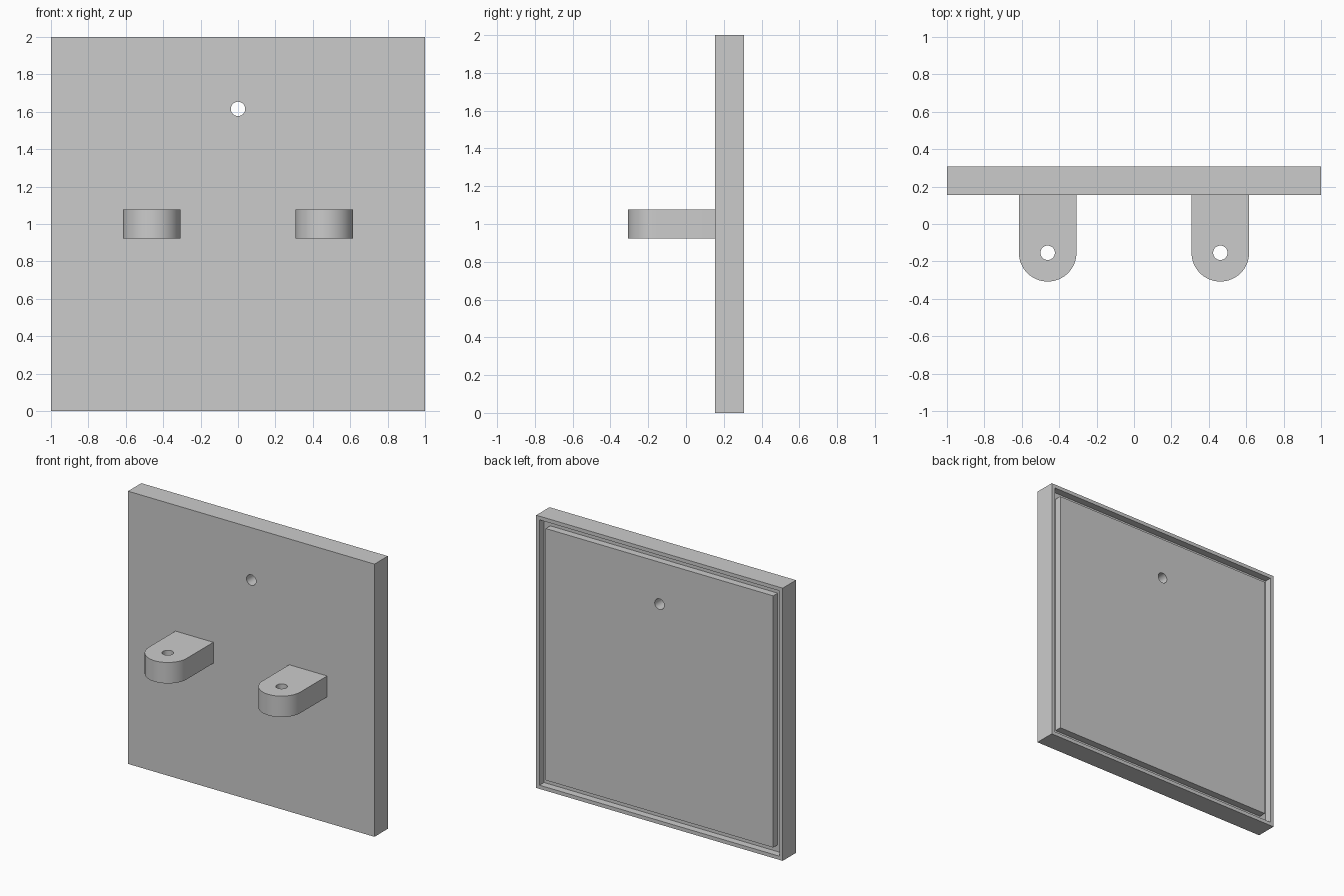
import bpy
import bmesh
from math import cos, sin, pi
from mathutils import Matrix, Vector

cube = bpy.data.objects.get("Cube")
if cube:
    bpy.data.objects.remove(cube, do_unlink=True)

U = 2 / 65                      # one design unit
PLATE_FRONT, PLATE_BACK = 5 * U, 10 * U
LUG_RADIUS, LUG_TIP_Y = 5 * U, -5 * U
HOLE_RADIUS = 1.25 * U
RIM, GROOVE_WIDTH, GROOVE_DEPTH = 0.027, 0.05, 0.052

grey = bpy.data.materials.new("plain grey")
grey.use_nodes = True
colour = (0.6, 0.6, 0.6, 1)
grey.diffuse_color = colour
grey.node_tree.nodes["Principled BSDF"].inputs["Base Color"].default_value = colour


def make_object(name, bm):
    bmesh.ops.recalc_face_normals(bm, faces=bm.faces[:])
    mesh = bpy.data.meshes.new(name)
    bm.to_mesh(mesh)
    bm.free()
    mesh.materials.append(grey)
    obj = bpy.data.objects.new(name, mesh)
    bpy.context.collection.objects.link(obj)
    return obj


def drill(obj, centre, axis):
    """Cut a round hole through obj along the axis."""
    bm = bmesh.new()
    turn = Vector(axis).to_track_quat('Z', 'Y').to_matrix().to_4x4()
    bmesh.ops.create_cone(bm, cap_ends=True, segments=48, radius1=HOLE_RADIUS,
                          radius2=HOLE_RADIUS, depth=0.5,
                          matrix=Matrix.Translation(centre) @ turn)
    cutter = make_object("hole_cutter", bm)
    cutter.hide_render = True
    mod = obj.modifiers.new("hole", 'BOOLEAN')
    mod.operation = 'DIFFERENCE'
    mod.solver = 'EXACT'
    mod.object = cutter
    bpy.ops.object.select_all(action='DESELECT')
    bpy.context.view_layer.objects.active = obj
    obj.select_set(True)
    bpy.ops.object.modifier_apply(modifier=mod.name)
    bpy.data.objects.remove(cutter, do_unlink=True)
    bpy.ops.object.shade_smooth_by_angle()


def push(bm, face, distance):
    """Extrude one face along y and return the moved face."""
    new = bmesh.ops.extrude_discrete_faces(bm, faces=[face])["faces"][0]
    bmesh.ops.translate(bm, verts=new.verts[:], vec=(0, distance, 0))
    return new


# Back plate, with a square groove running inside the rear rim
bm = bmesh.new()
middle = (PLATE_FRONT + PLATE_BACK) / 2
bmesh.ops.create_cube(bm, size=1, matrix=Matrix.Translation((0, middle, 1))
                      @ Matrix.Diagonal((2, PLATE_BACK - PLATE_FRONT, 2, 1)))
back = max(bm.faces, key=lambda f: f.calc_center_median().y)
bmesh.ops.inset_individual(bm, faces=[back], thickness=RIM, use_even_offset=True)
back = push(bm, back, -GROOVE_DEPTH)
bmesh.ops.inset_individual(bm, faces=[back], thickness=GROOVE_WIDTH, use_even_offset=True)
push(bm, back, GROOVE_DEPTH)
plate = make_object("back_plate", bm)
drill(plate, (0, middle, 52.5 * U), (0, 1, 0))

# Two round-ended lugs, each with a vertical hole
for side, name in ((-1, "right_lug"), (1, "left_lug")):
    x = side * 15 * U
    outline = [(x - LUG_RADIUS, PLATE_FRONT)]
    outline += [(x + LUG_RADIUS * cos(pi + pi * i / 32),
                 LUG_TIP_Y + LUG_RADIUS * sin(pi + pi * i / 32)) for i in range(33)]
    outline.append((x + LUG_RADIUS, PLATE_FRONT))
    bm = bmesh.new()
    face = bm.faces.new([bm.verts.new((px, py, 30 * U)) for px, py in outline])
    top = bmesh.ops.extrude_face_region(bm, geom=[face])["geom"]
    bmesh.ops.translate(bm, vec=(0, 0, 5 * U),
                        verts=[v for v in top if isinstance(v, bmesh.types.BMVert)])
    lug = make_object(name, bm)
    drill(lug, (x, LUG_TIP_Y, 32.5 * U), (0, 0, 1))
